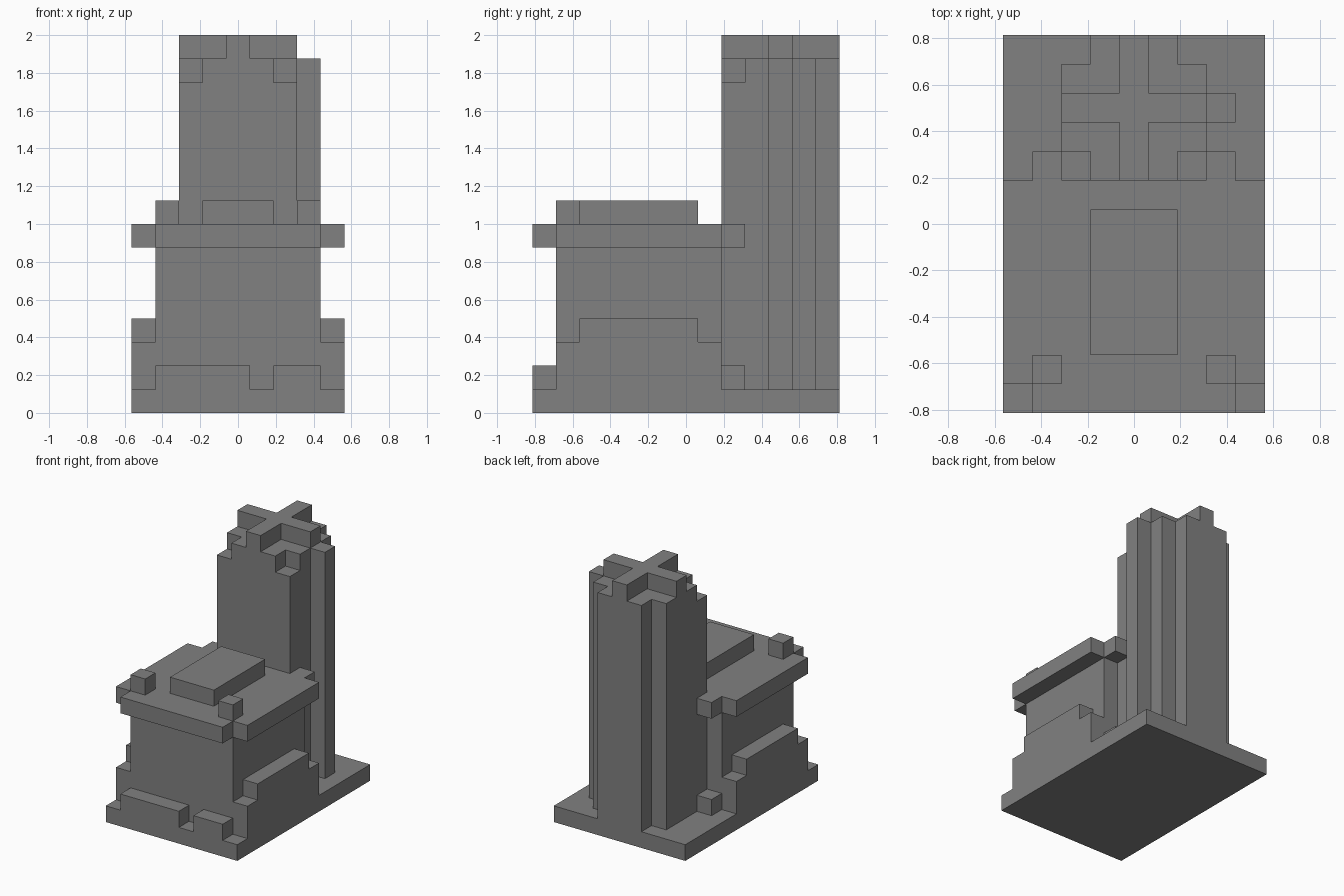
import bpy
import bmesh
from mathutils import Vector

# Remove the default cube
cube = bpy.data.objects.get("Cube")
if cube:
    bpy.data.objects.remove(cube, do_unlink=True)

U = 0.125                 # one block
WIDTH, DEPTH = 9, 13      # footprint in blocks

grey = bpy.data.materials.new("stone_grey")
grey.use_nodes = True
colour = (0.22, 0.22, 0.22, 1.0)
grey.diffuse_color = colour
grey.node_tree.nodes["Principled BSDF"].inputs["Base Color"].default_value = colour


def prism(name, profile, start, end, axis="z"):
    """Extrude a profile, in block units, along z (x, y points) or x (y, z points)."""
    def place(a, b, c):
        x, y, z = (a, b, c) if axis == "z" else (c, a, b)
        return Vector((x - WIDTH / 2, y - DEPTH / 2, z)) * U

    bm = bmesh.new()
    bottom = bm.faces.new([bm.verts.new(place(a, b, start)) for a, b in profile])
    grown = bmesh.ops.extrude_face_region(bm, geom=[bottom], use_keep_orig=True)
    moved = [g for g in grown["geom"] if isinstance(g, bmesh.types.BMVert)]
    bmesh.ops.translate(bm, verts=moved, vec=place(0, 0, end) - place(0, 0, start))
    bmesh.ops.recalc_face_normals(bm, faces=bm.faces)
    mesh = bpy.data.meshes.new(name)
    bm.to_mesh(mesh)
    bm.free()
    mesh.materials.append(grey)
    obj = bpy.data.objects.new(name, mesh)
    bpy.context.collection.objects.link(obj)
    return obj


def block(name, x, y, z):
    """Box given by its ranges in blocks."""
    return prism(name, [(x[0], y[0]), (x[1], y[0]), (x[1], y[1]), (x[0], y[1])], *z)


def mirrored(half):
    """Close a right-hand outline with its reflection about the middle."""
    return half + [(WIDTH - x, y) for x, y in reversed(half)]


# Base plate and main body
block("base_plate", (0, 9), (0, 13), (0, 1))
block("main_body", (1, 8), (1, 8), (1, 7))

# Roof slab with notched corners, wrapping the front of the tower
prism("roof_slab", mirrored([(8, 0), (8, 1), (9, 1), (9, 8), (8, 8), (8, 9), (7, 9), (7, 8)]), 7, 8)
block("roof_block", (3, 6), (2, 7), (8, 9))

# Low front ledges
block("front_ledge_right", (1, 5), (0, 1), (1, 2))
block("front_ledge_left", (6, 8), (0, 1), (1, 2))

# Paired parts on both sides
buttress = [(1, 1), (8, 1), (8, 3), (7, 3), (7, 4), (2, 4), (2, 3), (1, 3)]
for side, outer, inner in (("right", 0, 1), ("left", 8, 7)):
    prism("side_buttress_" + side, buttress, outer, outer + 1, axis="x")
    block("roof_post_" + side, (inner, inner + 1), (1, 2), (8, 9))
    block("rear_stub_" + side, (inner, inner + 1), (8, 9), (1, 2))

# Tower: shaft, stepped crown and cross-shaped top
prism("tower_shaft", mirrored([(7, 8), (7, 12), (6, 12), (6, 13)]), 1, 14)
prism("tower_crown", mirrored([(6, 8), (6, 9), (7, 9), (7, 12), (6, 12), (6, 13)]), 14, 15)
prism("tower_cross", mirrored([(5, 8), (5, 10), (7, 10), (7, 11), (5, 11), (5, 13)]), 15, 16)
block("tower_side_rib", (7, 8), (10, 11), (1, 15))
